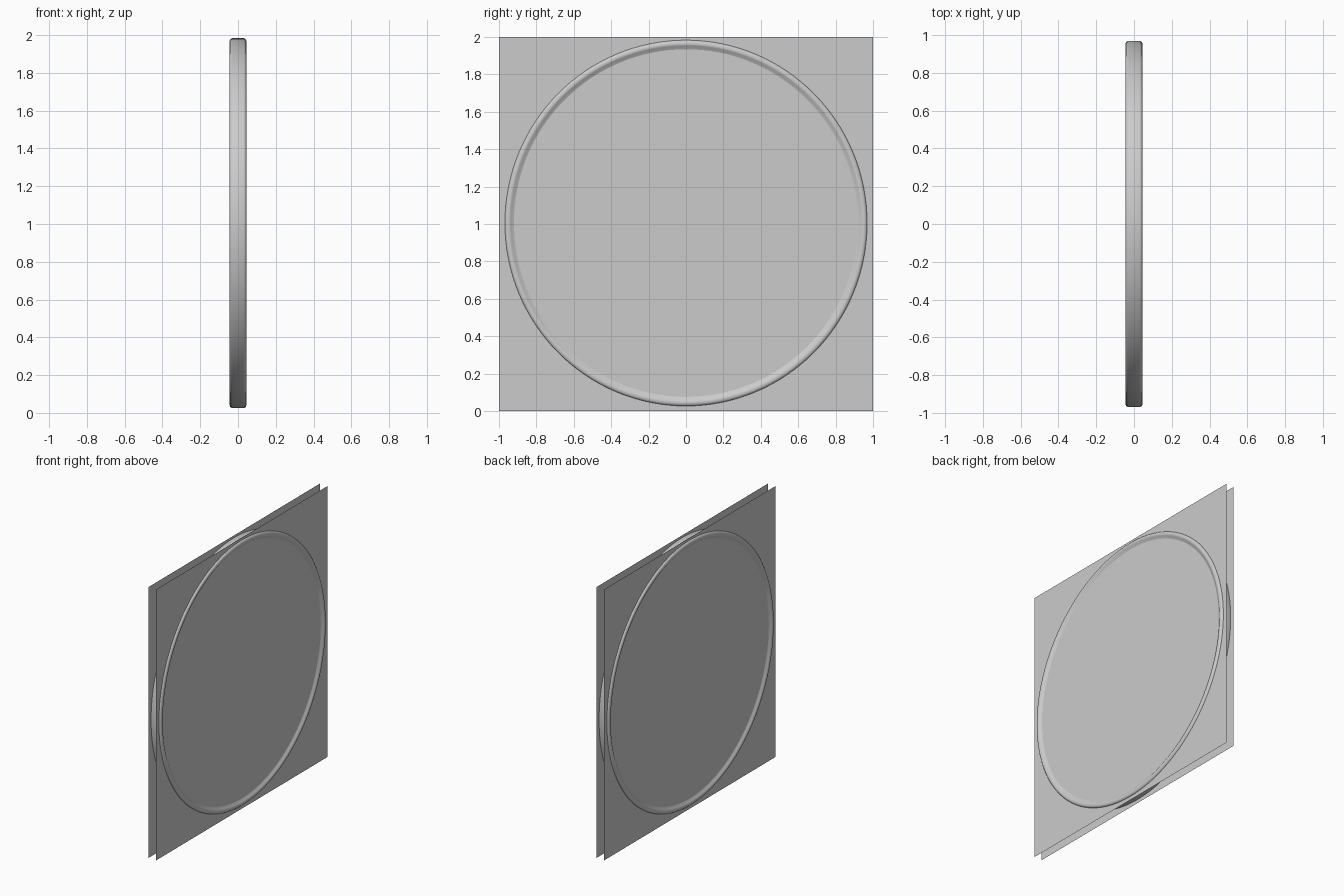
import bpy, bmesh
from math import tau
from mathutils import Vector

if "Cube" in bpy.data.objects:
    bpy.data.objects.remove(bpy.data.objects["Cube"])

PLATE_X = 0.032          # half the gap between the two sheets
CENTRE = Vector((0, 0, 1.005))


def make_object(name, bm):
    mesh = bpy.data.meshes.new(name)
    bm.to_mesh(mesh)
    bm.free()
    obj = bpy.data.objects.new(name, mesh)
    bpy.context.collection.objects.link(obj)
    return obj


# rounded rim section (x, radius), one half, mirrored across x = 0
half = [(PLATE_X, 0.920), (0.039, 0.935), (0.043, 0.940), (0.045, 0.947),
        (0.0445, 0.955), (0.042, 0.962), (0.037, 0.967), (0.030, 0.969)]
section = half + [(-x, r) for x, r in reversed(half)]

# hoop: the section spun around the x axis, a touch taller than wide
bm = bmesh.new()
verts = [bm.verts.new((x, 0, r)) for x, r in section]
edges = [bm.edges.new((a, b)) for a, b in zip(verts, verts[1:] + verts[:1])]
bmesh.ops.spin(bm, geom=verts + edges, cent=(0, 0, 0), axis=(1, 0, 0),
               angle=tau, steps=128, use_merge=True)
bmesh.ops.remove_doubles(bm, verts=bm.verts, dist=1e-5)
bmesh.ops.scale(bm, vec=(1, 1, 1.01), verts=bm.verts)
bmesh.ops.translate(bm, vec=CENTRE, verts=bm.verts)
bmesh.ops.recalc_face_normals(bm, faces=bm.faces)
hoop = make_object("hoop", bm)
bpy.context.view_layer.objects.active = hoop
hoop.select_set(True)
bpy.ops.object.shade_smooth_by_angle(angle=0.6)

# two thin square sheets facing outwards
for name, side in (("right_sheet", 1), ("left_sheet", -1)):
    bm = bmesh.new()
    corners = [(-1, 0), (1, 0), (1, 2), (-1, 2)][::side]
    bm.faces.new([bm.verts.new((side * PLATE_X, y, z)) for y, z in corners])
    make_object(name, bm)
